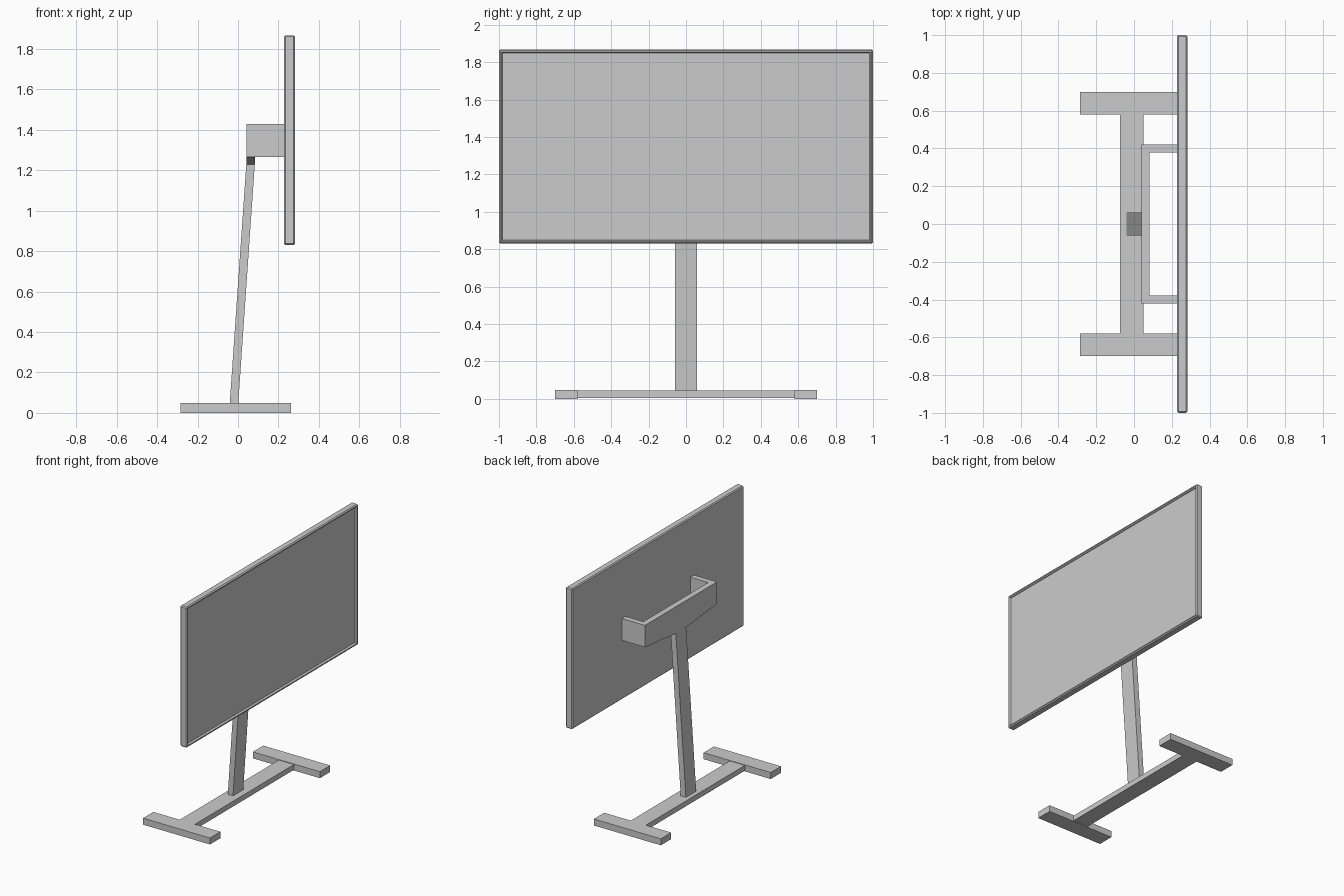
import bpy, bmesh
from mathutils import Vector

if "Cube" in bpy.data.objects:
    bpy.data.objects.remove(bpy.data.objects["Cube"])


def finish(name, bm):
    bmesh.ops.recalc_face_normals(bm, faces=bm.faces[:])
    mesh = bpy.data.meshes.new(name)
    bm.to_mesh(mesh)
    bm.free()
    obj = bpy.data.objects.new(name, mesh)
    bpy.context.collection.objects.link(obj)
    return obj


def box_bm(lo, hi):
    bm = bmesh.new()
    bmesh.ops.create_cube(bm, size=1)
    for v in bm.verts:
        v.co = Vector([lo[i] if v.co[i] < 0 else hi[i] for i in range(3)])
    return bm


def prism(bm, profile, offset):
    """Extrude a closed planar profile by an offset."""
    face = bm.faces.new([bm.verts.new(p) for p in profile])
    ext = bmesh.ops.extrude_face_region(bm, geom=[face], use_keep_orig=True)
    moved = [g for g in ext["geom"] if isinstance(g, bmesh.types.BMVert)]
    bmesh.ops.translate(bm, verts=moved, vec=offset)


# Floor base: two feet joined by a thinner crossbar
for side, label in ((1, "left"), (-1, "right")):
    y0, y1 = sorted((side * 0.58, side * 0.70))
    finish(f"foot_{label}", box_bm((-0.285, y0, 0), (0.262, y1, 0.048)))
finish("base_crossbar", box_bm((-0.074, -0.58, 0.005), (0.05, 0.58, 0.044)))

# Leaning post
bm = bmesh.new()
prism(bm, [(-0.041, -0.06, 0.044), (0.001, -0.06, 0.044),
           (0.083, -0.06, 1.23), (0.041, -0.06, 1.23)], (0, 0.12, 0))
finish("post", bm)

# Bracket spine, its underside tapering down to the post
bm = bmesh.new()
prism(bm, [(0.041, -0.42, 1.428), (0.041, 0.42, 1.428), (0.041, 0.42, 1.267),
           (0.041, 0.06, 1.23), (0.041, -0.06, 1.23), (0.041, -0.42, 1.267)],
      (0.042, 0, 0))
finish("bracket_spine", bm)

# Bracket arms reaching the display
for side, label in ((1, "left"), (-1, "right")):
    y0, y1 = sorted((side * 0.378, side * 0.42))
    finish(f"bracket_arm_{label}", box_bm((0.083, y0, 1.267), (0.23, y1, 1.428)))

# Display: chamfered slab with a recessed screen on its +x face
bm = box_bm((0.228, -1, 0.83), (0.282, 1, 1.868))
bmesh.ops.bevel(bm, geom=bm.edges[:], offset=0.007, segments=1,
                profile=0.5, affect='EDGES')
bm.normal_update()
screen = max(bm.faces, key=lambda f: f.calc_center_median().x)
bmesh.ops.inset_region(bm, faces=[screen], thickness=0.011)
bmesh.ops.inset_region(bm, faces=[screen], thickness=0.007)
bmesh.ops.translate(bm, verts=screen.verts[:], vec=(-0.007, 0, 0))
bmesh.ops.inset_region(bm, faces=[screen], thickness=0.0005)
bmesh.ops.translate(bm, verts=screen.verts[:], vec=(-0.007, 0, 0))
finish("display", bm)
